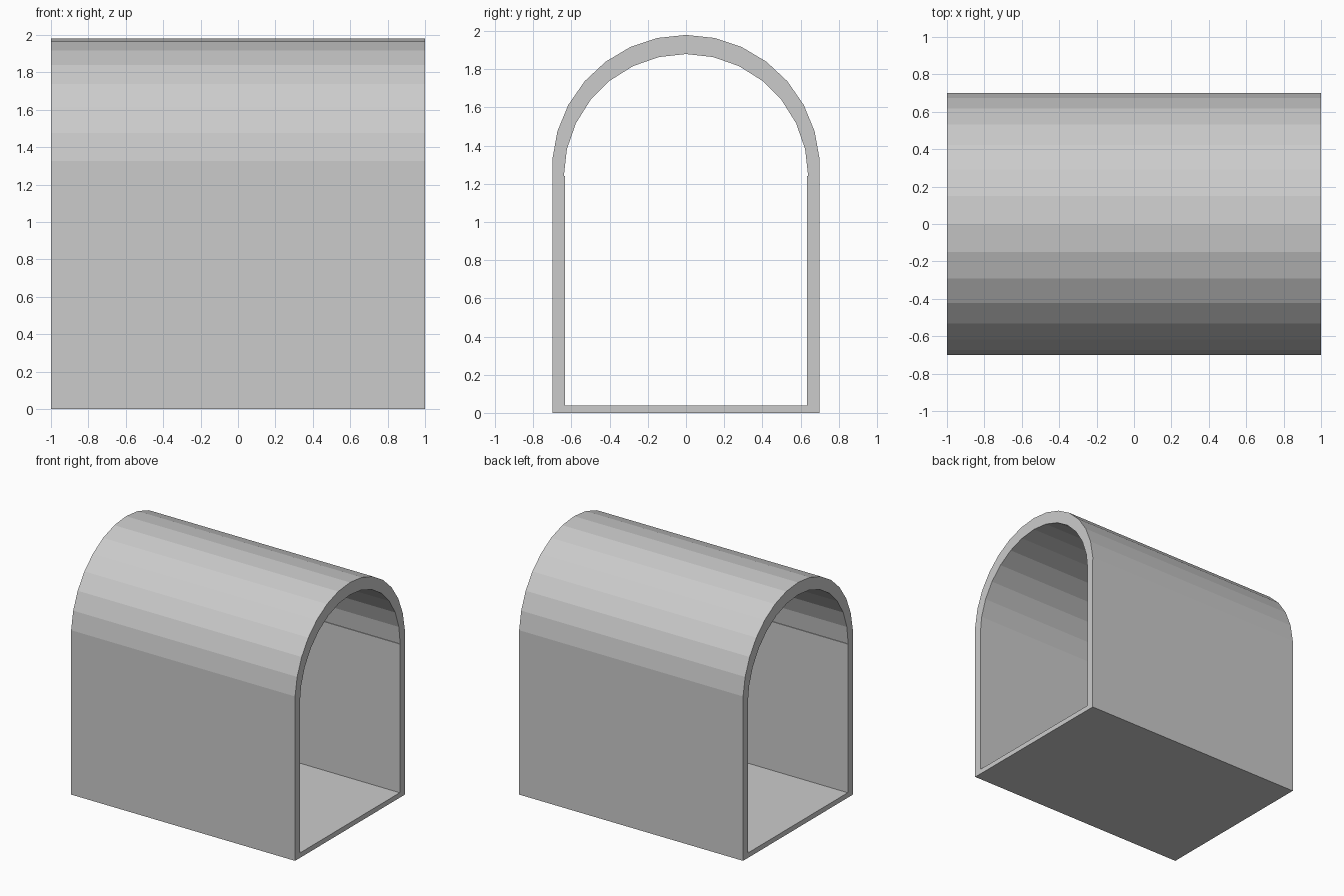
import bpy, bmesh
from math import sin, cos, radians

if "Cube" in bpy.data.objects:
    bpy.data.objects.remove(bpy.data.objects["Cube"])

HALF_LENGTH = 1.0
SEGMENTS = 14


def arch_profile(wall, base, spring, radius, centre, sweep):
    """Closed (y, z) loop: straight walls below a faceted arch."""
    angles = [radians(sweep * (2 * i / SEGMENTS - 1)) for i in range(SEGMENTS + 1)]
    arc = [(radius * sin(a), centre + radius * cos(a)) for a in angles]
    return [(-wall, base), (-wall, spring)] + arc + [(wall, spring), (wall, base)]


# Outer shell and the slightly stepped inner opening
outer = arch_profile(0.70, 0.0, 1.24, 0.702, 1.278, 86)
inner = arch_profile(0.635, 0.04, 1.24, 0.64, 1.24, 90)

bm = bmesh.new()


def ring(profile, x):
    return [bm.verts.new((x, y, z)) for y, z in profile]


# Four rings joined in a loop: outer skin, end rim, inner skin, end rim
rings = [ring(outer, -HALF_LENGTH), ring(outer, HALF_LENGTH),
         ring(inner, HALF_LENGTH), ring(inner, -HALF_LENGTH)]
count = len(outer)
for r in range(4):
    a, b = rings[r], rings[(r + 1) % 4]
    for i in range(count):
        j = (i + 1) % count
        bm.faces.new((a[i], a[j], b[j], b[i]))
bmesh.ops.recalc_face_normals(bm, faces=bm.faces)

mesh = bpy.data.meshes.new("arched_tunnel")
bm.to_mesh(mesh)
bm.free()
tunnel = bpy.data.objects.new("arched_tunnel", mesh)
bpy.context.collection.objects.link(tunnel)
